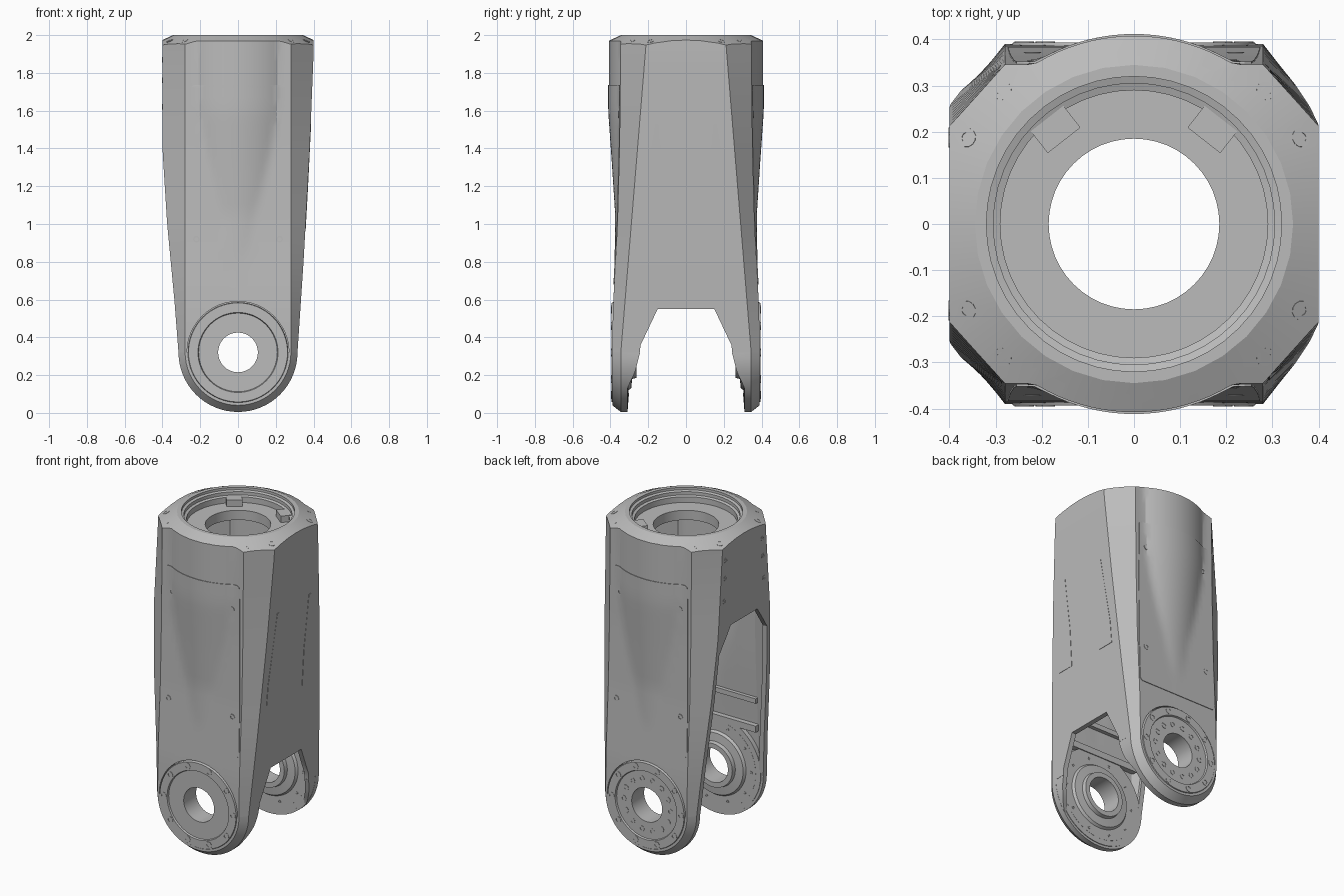
import bpy, bmesh, math
from mathutils import Vector

if "Cube" in bpy.data.objects:
    bpy.data.objects.remove(bpy.data.objects["Cube"], do_unlink=True)

metal = bpy.data.materials.new("plain grey metal")
metal.use_nodes = True
metal.diffuse_color = (0.5, 0.5, 0.5, 1)
metal.node_tree.nodes["Principled BSDF"].inputs["Base Color"].default_value = (0.5, 0.5, 0.5, 1)

PIVOT = 0.32   # height of the joint axis


# ---------- helpers ----------
def build(name, shells, smooth=30):
    """Each shell is (rings, is_loop): rings of equal length are bridged, open ends are capped."""
    bm = bmesh.new()
    for rings, is_loop in shells:
        rows = [[bm.verts.new(p) for p in ring] for ring in rings]
        n = len(rows[0])
        for a in range(len(rows) if is_loop else len(rows) - 1):
            r, s = rows[a], rows[(a + 1) % len(rows)]
            for i in range(n):
                bm.faces.new((r[i], r[(i + 1) % n], s[(i + 1) % n], s[i]))
        if not is_loop:
            bm.faces.new(rows[0])
            bm.faces.new(rows[-1])
    bmesh.ops.recalc_face_normals(bm, faces=bm.faces)
    mesh = bpy.data.meshes.new(name)
    bm.to_mesh(mesh)
    bm.free()
    mesh.materials.append(metal)
    ob = bpy.data.objects.new(name, mesh)
    bpy.context.collection.objects.link(ob)
    if smooth:
        finish(ob, smooth)
    return ob


def finish(ob, angle=30):
    bpy.ops.object.select_all(action='DESELECT')
    ob.select_set(True)
    bpy.context.view_layer.objects.active = ob
    bpy.ops.object.shade_smooth_by_angle(angle=math.radians(angle))


def lathe(profile, axis, centre, steps=48, start=0.0, sweep=math.tau):
    """Turn a closed (radius, along-axis) profile around an axis through centre."""
    axis, centre = Vector(axis).normalized(), Vector(centre)
    u = axis.orthogonal().normalized() if abs(axis.y) < 0.99 else Vector((1, 0, 0))
    v = Vector((0, 0, 1)) if abs(axis.y) > 0.99 else axis.cross(u)
    full = sweep > 6.2
    rings = []
    for k in range(steps if full else steps + 1):
        a = start + sweep * k / steps
        rings.append([centre + (u * math.cos(a) + v * math.sin(a)) * r + axis * h for r, h in profile])
    return rings, full


def stack(profile, axis, centre, steps=48):
    """Solid of revolution from (radius, along-axis) steps, capped at both ends."""
    return [r for p in profile for r in [[q[0] for q in lathe([p], axis, centre, steps)[0]]]], False


def prism(outline, x0, x1):
    return [[(x, y, z) for y, z in outline] for x in (x0, x1)], False


def box(x0, x1, y0, y1, z0, z1):
    return prism([(y0, z0), (y1, z0), (y1, z1), (y0, z1)], x0, x1)


def mirrored(half):
    return half + [(-y, z) for y, z in reversed(half)]


def cut(ob, shells):
    tool = build("cutter", shells, 0)
    tool.hide_render = True
    mod = ob.modifiers.new("cut", 'BOOLEAN')
    mod.operation, mod.solver, mod.object = 'DIFFERENCE', 'EXACT', tool
    bpy.context.view_layer.objects.active = ob
    bpy.ops.object.modifier_apply(modifier=mod.name)
    bpy.data.objects.remove(tool, do_unlink=True)


def bolts(name, places, r=0.02):
    profile = [(r * 0.55, -0.012), (r, -0.012), (r, 0.002), (r * 0.55, 0.002)]
    return build(name, [lathe(profile, d, p, 12) for p, d in places])


# ---------- shell shape, by height ----------
def blend(keys, z):
    for (z0, a), (z1, b) in zip(keys, keys[1:]):
        if z <= z1:
            return a + (b - a) * max(0, (z - z0) / (z1 - z0))
    return keys[-1][1]


RIGHT = [(PIVOT, .315), (.8, .347), (1.4, .38), (1.9, .40)]
LEFT = [(PIVOT, .315), (.6, .337), (1.0, .375), (1.4, .40)]
SIDE_EDGE = [(PIVOT, .345), (1.97, .21)]
FACE = [(PIVOT, .39), (.55, .387), (1.0, .363), (1.4, .352), (2, .345)]
BARREL = [(.55, .387), (.8, .374), (1.05, .371), (1.3, .387), (1.6, .408)]
FACE_EDGE = .28


def face_y(x, z):
    return max(blend(FACE, z), math.sqrt(max(0, blend(BARREL, z) ** 2 - x * x)))


def section(z, side=0.0, face=0.0):
    xc = FACE_EDGE - side * 0.6
    ys = blend(SIDE_EDGE, z) - side * 0.6
    xs = [xc * (k / 12 - 1) for k in range(25)]
    front = [(x, -face_y(x, z) + face) for x in xs]
    right, left = blend(RIGHT, z) - side, blend(LEFT, z) - side
    pts = front + [(right, -ys), (right, ys)]
    pts += [(x, -y) for x, y in reversed(front)] + [(-left, ys), (-left, -ys)]
    return [(x, y, z) for x, y in pts]


# ---------- main housing ----------
heights = [PIVOT + (2 - PIVOT) * k / 24 for k in range(25)]
housing = build("housing", [([section(z) for z in heights], False)], 0)
cut(housing, [([section(z, .03, .052) for z in [.2] + heights[:-2:2] + [1.86]], False)])
# arched gap on one side, tall access opening on the other
arch = mirrored([(.34, -.1), (.31, .1), (.26, .2), (.24, .36), (.15, .55)])
opening = mirrored([(.33, -.1), (.31, .3), (.235, 1.3), (.13, 1.45)])
cut(housing, [prism(arch, 0, .6)])
cut(housing, [prism(opening, -.6, -.1)])
# conical shoulder round the top
shoulder = [(.345, .1), (.345, 0), (.45, -.05), (.6, -.12), (.6, .1)]
cut(housing, [lathe(shoulder, (0, 0, 1), (0, 0, 2), 32)])
# stepped bore in the top, and a smaller hole through its floor
bore = [(.32, .1), (.32, -.015), (.305, -.02), (.305, -.04), (.29, -.045), (.29, -.08), (.185, -.08), (.185, -.4)]
cut(housing, [stack(bore, (0, 0, 1), (0, 0, 2))])
cut(housing, [stack([(.27, -1), (.27, 1)], (0, 1, 0), (0, 0, PIVOT))])
finish(housing, 20)

# ---------- joint ends of the two arms ----------
for side, label in ((-1, "front"), (1, "back")):
    pivot = (0, 0, PIVOT)
    rim = [(.265, .31), (.315, .31), (.315, .345), (.28, .39), (.265, .39)]
    build(label + "_arm_rim",
          [lathe([(r, y * side) for r, y in rim], (0, 1, 0), pivot, 32, math.pi, math.pi)])
    plate = [(.265, .306), (.3, .306), (.3, .345), (.265, .345)]
    build(label + "_inner_plate",
          [lathe([(r, y * side) for r, y in plate], (0, 1, 0), pivot, 48)])
    disc = [(.105, .262), (.135, .262), (.14, .285), (.19, .29), (.2, .305), (.266, .305),
            (.266, .385), (.262, .394), (.212, .394), (.208, .384), (.105, .384)]
    build(label + "_joint_disc",
          [lathe([(r, y * side) for r, y in disc], (0, 1, 0), pivot, 64)])

    # side wall tapering away round the rim below the arch
    lip = []
    for k in range(13):
        a = -math.radians(52) * k / 12
        z = PIVOT + .3 * math.sin(a)
        y_in = blend([(.08, .33), (.15, .305), (.22, .27), (PIVOT, .243)], z)
        lip.append([(r * math.cos(a), side * y, PIVOT + r * math.sin(a))
                    for r, y in ((.287, y_in), (.314, y_in), (.314, .34), (.287, .34))])
    build(label + "_arm_lip", [(lip, False)])

    def ring(count, radius, y, sign):
        return [((radius * math.cos(a), y * side, PIVOT + radius * math.sin(a)), (0, sign * side, 0))
                for a in [math.tau * k / count for k in range(count)]]

    bolts(label + "_ring_bolts", ring(10, .238, .394, 1), .021)
    bolts(label + "_inner_pins", ring(10, .235, .305, -1), .009)
    if side > 0:
        bolts(label + "_hub_bolts", ring(14, .16, .384, 1), .018)

    # curved cover plate following the housing face, with clipped corners
    lift, rows = .004, [.68, .695] + [.70 + 1.02 * k / 20 for k in range(21)] + [1.725, 1.735]
    rings = []
    for z in rows:
        half = blend([(.68, .274), (1.735, .255)], z) - (.015 if z in (rows[0], rows[-1]) else 0)
        xs = [half * (k / 10 - 1) for k in range(21)]
        outer = [(x, side * (face_y(x, z) + lift), z) for x in xs]
        inner = [(x, side * (face_y(x, z) - .01), z) for x in reversed(xs)]
        rings.append(outer + inner)
    build(label + "_cover_plate", [(rings, False)], 20)
    bolts(label + "_cover_bolts",
          [((sx * x, side * (face_y(x, z) + lift), z), (0, side, 0))
           for sx in (-1, 1) for x, z in ((.205, 1.58), (.22, .92))], .018)
    # stiffening ribs across the inside of the arm
    for low, high, name in ((.58, .62, "_plate_edge"), (.76, .79, "_inner_rib")):
        y0, y1 = sorted((side * .3, side * .345))
        build(label + name, [box(-.27, .27, y0, y1, low, high)], 0)

# ---------- top bolts, set square to the conical shoulder ----------
bolts("top_bolts", [((sx * x, sy * y, 1.969), (sx * x, sy * y, .86))
                    for sx in (-1, 1) for sy in (-1, 1) for x, y in ((.285, .288), (.362, .187))], .021)

# ---------- key blocks inside the bore ----------
for sx, label in ((1, "left"), (-1, "right")):
    key = build(label + "_bore_key", [box(-.045, .045, -.03, .03, -.02, .025)], 0)
    key.location = (sx * .17, .205, 1.935)
    key.rotation_euler = (0, 0, -sx * math.radians(38))

# ---------- shallow tapered swellings on the closed side ----------
for sy, label in ((1, "back"), (-1, "front")):
    outline = [(.12, .96), (.23, .96), (.225, 1.1), (.165, 1.53), (.145, 1.53), (.12, 1.2)]
    rings = [[(blend(RIGHT, z) + d, sy * y, z) for y, z in outline] for d in (-.01, .002)]
    build(label + "_side_swelling", [(rings, False)], 0)

# ---------- screws round the access opening ----------
bolts("opening_screws", [((-.4, sy * y, z), (-1, 0, 0)) for sy in (-1, 1)
                         for y, z in ((.18, 1.87), (.185, 1.76), (.195, 1.62))], .015)
